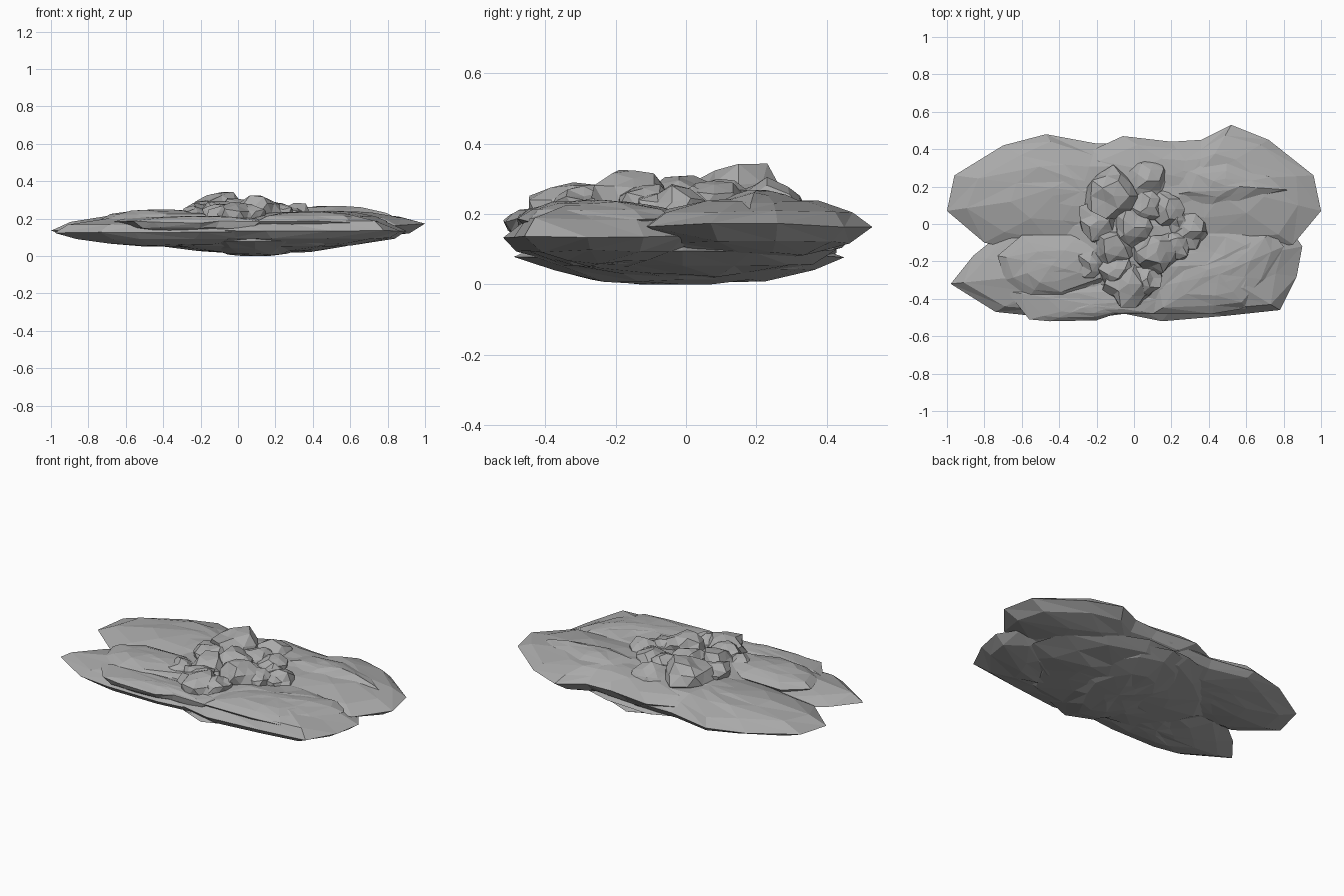
import bpy, bmesh, math, random
from mathutils import Vector, noise

if "Cube" in bpy.data.objects:
    bpy.data.objects.remove(bpy.data.objects["Cube"], do_unlink=True)

stone = bpy.data.materials.new("grey_stone")
stone.use_nodes = True
stone.diffuse_color = (0.4, 0.4, 0.4, 1)
stone.node_tree.nodes["Principled BSDF"].inputs["Base Color"].default_value = (0.4, 0.4, 0.4, 1)


def finish(name, bm):
    bmesh.ops.recalc_face_normals(bm, faces=bm.faces)
    mesh = bpy.data.meshes.new(name)
    bm.to_mesh(mesh)
    bm.free()
    mesh.materials.append(stone)
    obj = bpy.data.objects.new(name, mesh)
    bpy.context.collection.objects.link(obj)
    return obj


def slab(name, outline, rim, top, bottom, seed):
    """Flat lens of rock: rings shrink from the rim to an upper and a lower peak."""
    rng = random.Random(seed)
    bm = bmesh.new()
    n = len(outline)
    cx = sum(p[0] for p in outline) / n
    cy = sum(p[1] for p in outline) / n
    edge = [bm.verts.new((x, y, rim + rng.uniform(-.006, .006))) for x, y in outline]
    for peak in (top, bottom):
        last = edge
        for scale, rise in ((.82, .5), (.5, .85), (.22, .97)):
            ring = []
            for x, y in outline:
                s = scale * rng.uniform(.92, 1.08)
                z = rim + (peak - rim) * min(1, rise * rng.uniform(.9, 1.08))
                ring.append(bm.verts.new((cx + (x - cx) * s, cy + (y - cy) * s, z)))
            for i in range(n):
                j = (i + 1) % n
                bm.faces.new((last[i], last[j], ring[j]))
                bm.faces.new((last[i], ring[j], ring[i]))
            last = ring
        tip = bm.verts.new((cx, cy, peak))
        for i in range(n):
            bm.faces.new((last[i], last[(i + 1) % n], tip))
    return finish(name, bm)


def oval(cx, cy, rx, ry, n):
    return [(cx + rx * math.cos(a * math.tau / n), cy + ry * math.sin(a * math.tau / n))
            for a in range(n)]


def boulder(name, x, y, radius, top, seed):
    """Lumpy faceted stone whose highest point sits at the given height."""
    bm = bmesh.new()
    bmesh.ops.create_icosphere(bm, subdivisions=2, radius=1)
    shift = Vector((seed * 3.7, seed * 1.3, seed * 2.1))
    for v in bm.verts:
        v.co *= 1 + .42 * noise.noise(v.co * 1.7 + shift)
    peak = max(v.co.z for v in bm.verts)
    height = radius * .8
    for v in bm.verts:
        v.co = Vector((x + v.co.x * radius, y + v.co.y * radius,
                       top + (v.co.z / peak - 1) * height))
    return finish(name, bm)


# Broad overlapping slabs
slab("back_left_slab", [(-1, .07), (-.96, .26), (-.7, .42), (-.47, .48), (-.2, .43),
     (.1, .43), (.4, .36), (.55, .15), (.3, -.08), (-.1, -.18), (-.5, -.16), (-.8, -.1)],
     .14, .235, .06, 1)
slab("back_right_slab", [(1, .07), (.96, .26), (.72, .45), (.52, .53), (.36, .45),
     (.2, .44), (-.06, .47), (-.3, .36), (-.35, .1), (-.1, -.12), (.4, -.14), (.85, -.11)],
     .168, .245, .07, 2)
slab("front_left_slab", [(-.98, -.32), (-.74, -.47), (-.55, -.49), (-.2, -.5), (.1, -.46),
     (.3, -.25), (.1, 0), (-.3, .08), (-.65, 0), (-.86, -.17)], .127, .21, .05, 3)
slab("front_right_slab", [(.9, -.12), (.87, -.28), (.78, -.46), (.5, -.49), (.15, -.52),
     (-.1, -.47), (-.3, -.25), (-.2, 0), (.2, .1), (.6, .08), (.82, 0)], .138, .235, .05, 4)

# Raised ledges on top
slab("front_left_ledge", [(-.68, -.36), (-.4, -.3), (0, -.3), (.2, -.4), (.12, -.48),
     (-.1, -.48), (-.2, -.515), (-.45, -.52), (-.56, -.51)], .182, .215, .12, 5)
slab("left_crest", [(-.73, -.17), (-.6, -.06), (-.3, -.06), (-.1, -.1), (-.15, -.3),
     (-.38, -.39), (-.56, -.39), (-.69, -.3)], .198, .25, .13, 11)
slab("right_ledge", [(.52, -.05), (.74, -.04), (.8, -.12), (.72, -.3), (.6, -.45),
     (.42, -.48), (.1, -.48), (.05, -.35), (.15, -.15)], .185, .24, .11, 6)
slab("rear_right_crest", [(.86, .18), (.78, .26), (.5, .37), (.2, .32), (.12, .14),
     (.4, .08), (.55, .09)], .2, .268, .14, 7)
slab("centre_mound", oval(.02, -.01, .42, .4, 12), .18, .25, .1, 8)

# Layered underside
slab("lower_slab", oval(.1, -.01, .62, .45, 14), .095, .16, .014, 9)
slab("bottom_slab", oval(.09, -.02, .32, .47, 12), .08, .13, 0, 10)

# Pile of boulders: x, y, radius, top
pile = [(-.11, .15, .14, .343), (.07, .23, .115, .305), (.17, .08, .1, .295),
        (.3, -.04, .105, .285), (.12, -.15, .115, .325), (0, -.02, .11, .31),
        (-.19, .02, .11, .285), (-.11, -.12, .11, .295), (-.24, -.21, .08, .27),
        (-.03, -.32, .13, .29), (.07, -.29, .09, .28), (-.1, -.24, .09, .28),
        (.22, -.12, .08, .285), (.07, .09, .09, .3), (.23, .02, .08, .28)]
for i, (x, y, r, top) in enumerate(pile):
    boulder(f"boulder_{i + 1}", x, y, r, top, i + 1)
